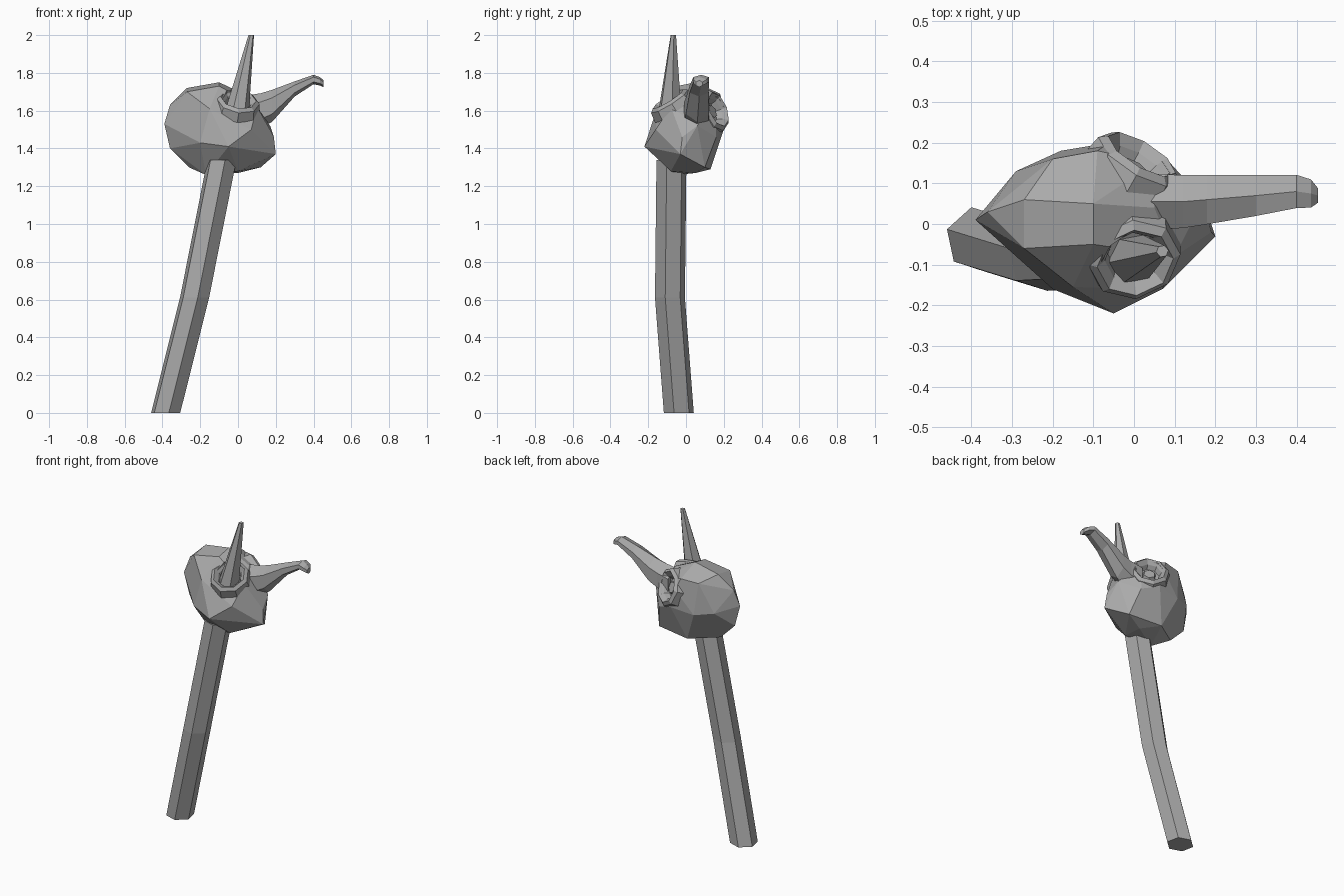
import bpy, bmesh, math
from mathutils import Vector

cube = bpy.data.objects.get("Cube")
if cube:
    bpy.data.objects.remove(cube, do_unlink=True)

stone = bpy.data.materials.new("stone_grey")
stone.use_nodes = True
grey = (0.4, 0.4, 0.4, 1)
stone.diffuse_color = grey
stone.node_tree.nodes["Principled BSDF"].inputs["Base Color"].default_value = grey


def finish(name, bm):
    bmesh.ops.recalc_face_normals(bm, faces=bm.faces)
    mesh = bpy.data.meshes.new(name)
    bm.to_mesh(mesh)
    bm.free()
    mesh.materials.append(stone)
    obj = bpy.data.objects.new(name, mesh)
    bpy.context.collection.objects.link(obj)
    return obj


def loft(name, stations, across, up, sides=6, phase=0):
    """Skin polygon rings; each station is (centre, half width, half height)."""
    bm = bmesh.new()
    across, up = Vector(across), Vector(up)
    rings = []
    for centre, width, height in stations:
        ring = []
        for i in range(sides):
            a = math.radians(phase) + math.tau * i / sides
            ring.append(bm.verts.new(
                Vector(centre) + across * width * math.cos(a) + up * height * math.sin(a)))
        rings.append(ring)
    for low, high in zip(rings, rings[1:]):
        for i in range(sides):
            j = (i + 1) % sides
            bm.faces.new((low[i], low[j], high[j], high[i]))
    bm.faces.new(rings[0])
    bm.faces.new(rings[-1])
    return finish(name, bm)


def socket(name, centre, axis, profile, sides=8):
    """Raised rim with a sunken middle; profile is (radius, offset along axis)."""
    axis, centre = Vector(axis).normalized(), Vector(centre)
    across = axis.orthogonal().normalized()
    up = axis.cross(across)
    stations = [(centre + axis * offset, r, r) for r, offset in profile]
    return loft(name, stations, across, up, sides)


def carve(target, cutter):
    cutter.hide_render = True
    cutter.hide_set(True)
    cutter.display_type = 'WIRE'
    mod = target.modifiers.new("carve", 'BOOLEAN')
    mod.operation = 'DIFFERENCE'
    mod.solver = 'EXACT'
    mod.object = cutter


X, Y, Z = (1, 0, 0), (0, 1, 0), (0, 0, 1)

# Bent hexagonal handle
loft("handle", [((-.383, -.038, 0), .081, .081),
                ((-.23, -.085, .61), .081, .081),
                ((-.085, -.077, 1.34), .081, .081)], X, Y, phase=-18)

# Faceted head, wrapped around its corner points
corners = [
    (-.39, .01, 1.53), (-.36, .03, 1.63), (-.36, .02, 1.40), (-.29, .13, 1.50),
    (-.29, -.08, 1.52), (-.27, -.06, 1.70), (-.27, .06, 1.72), (-.20, .16, 1.68),
    (-.10, .05, 1.75), (-.10, -.05, 1.73), (-.09, .18, 1.69), (-.20, -.16, 1.43),
    (-.15, -.155, 1.61), (-.05, -.22, 1.41), (.07, -.16, 1.50), (.20, -.03, 1.37),
    (.19, -.02, 1.46), (.17, .06, 1.52), (.12, .10, 1.30), (.08, .16, 1.46),
    (-.17, -.05, 1.26), (-.26, .02, 1.30), (0, .05, 1.27), (0, -.08, 1.28),
    (-.10, .13, 1.29), (-.18, .18, 1.48), (-.03, .20, 1.50), (-.06, .20, 1.62),
    (.05, .15, 1.65), (.10, -.08, 1.62), (.05, .04, 1.68)]
bm = bmesh.new()
for co in corners:
    bm.verts.new(co)
bmesh.ops.convex_hull(bm, input=bm.verts)
bmesh.ops.dissolve_limit(bm, angle_limit=math.radians(9), verts=bm.verts, edges=bm.edges)
head = finish("head", bm)

# Hooked beak
loft("beak", [((.04, .055, 1.58), .08, .10),
              ((.12, .055, 1.60), .075, .092),
              ((.18, .06, 1.625), .07, .085),
              ((.30, .07, 1.715), .058, .04),
              ((.40, .08, 1.765), .047, .025),
              ((.435, .075, 1.755), .04, .022),
              ((.453, .07, 1.742), .02, .018)], Y, Z, phase=30 + 60)

# Eye sockets carved into both sides of the head
rim_profile = [(.125, -.05), (.115, .005), (.095, .02), (.072, -.005), (.06, -.035)]
hole_profile = [(.06, -.034), (.085, .01), (.10, .12)]
for side, centre, axis in (("front", (0, -.085, 1.645), (.15, -.5, .8)),
                           ("back", (.01, .155, 1.60), (.45, .75, .3))):
    socket(side + "_socket", centre, axis, rim_profile)
    carve(head, socket(side + "_socket_cutter", centre, axis, hole_profile))

# Spike rising from the front socket
loft("spike", [((-.005, -.085, 1.60), .064, .064),
               ((.07, -.067, 2.0), .015, .015)], X, Y, phase=10)

# Pupil in the back socket
socket("back_pupil", (.01, .155, 1.60), (.45, .75, .3),
       [(.045, -.04), (.035, -.015)], sides=6)
